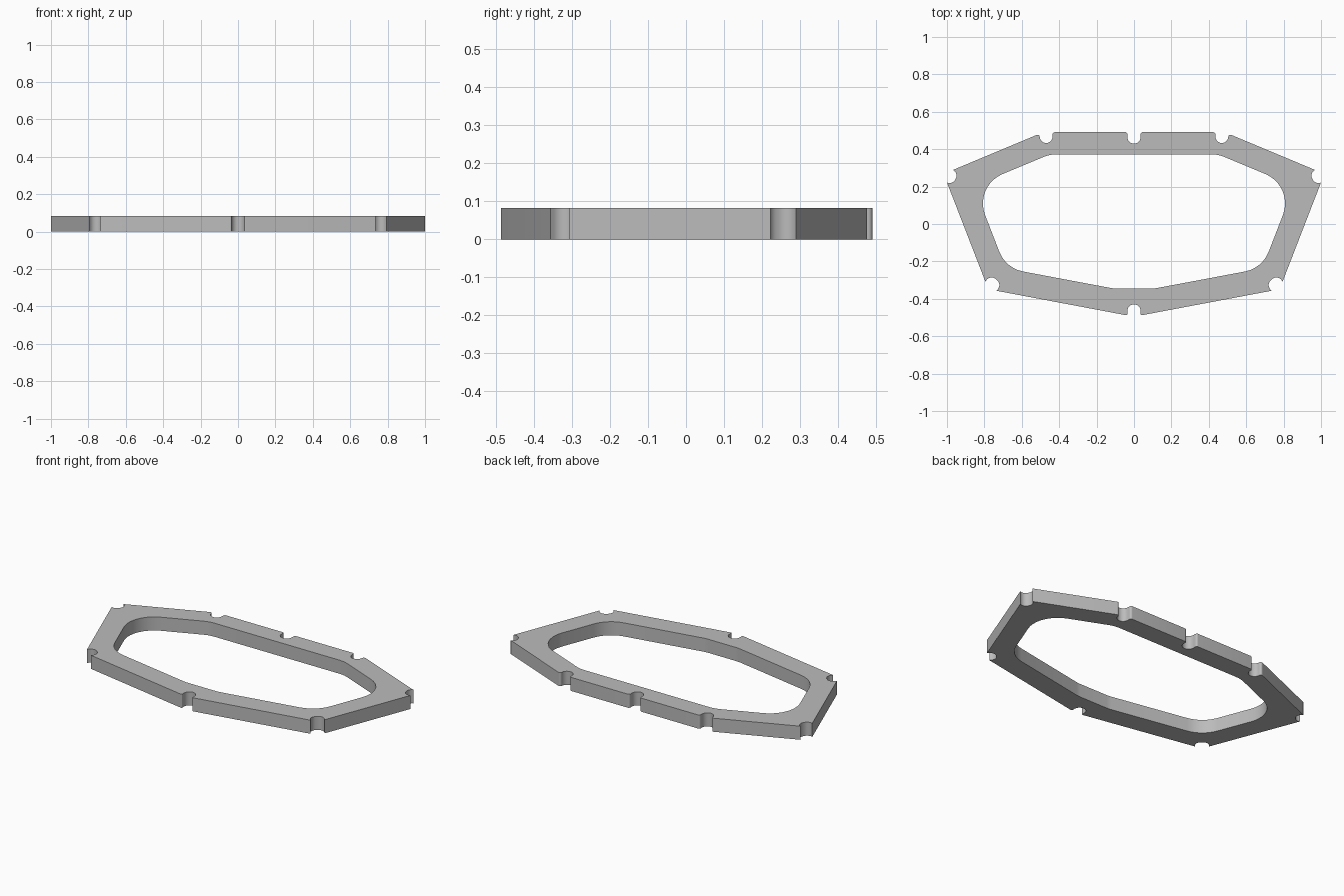
import bpy, bmesh, math
from mathutils import Vector

cube = bpy.data.objects.get("Cube")
if cube:
    bpy.data.objects.remove(cube, do_unlink=True)

THICKNESS = 0.082

grey = bpy.data.materials.new("light grey")
grey.use_nodes = True
colour = (0.5, 0.5, 0.5, 1)
grey.diffuse_color = colour
grey.node_tree.nodes["Principled BSDF"].inputs["Base Color"].default_value = colour


def rounded(corners):
    """Closed outline with each corner (x, y, radius) replaced by an arc."""
    out = []
    for i, (x, y, r) in enumerate(corners):
        p = Vector((x, y))
        a = (Vector(corners[i - 1][:2]) - p).normalized()
        b = (Vector(corners[(i + 1) % len(corners)][:2]) - p).normalized()
        if r == 0:
            out.append(p)
            continue
        half = a.angle(b) / 2
        centre = p + (a + b).normalized() * r / math.sin(half)
        start = p + a * r / math.tan(half) - centre
        end = p + b * r / math.tan(half) - centre
        sweep = start.angle(end)
        steps = max(3, round(sweep / math.radians(9)))
        for k in range(steps + 1):
            t = k / steps
            out.append(centre + (start * math.sin((1 - t) * sweep)
                                 + end * math.sin(t * sweep)) / math.sin(sweep)
                       if sweep < 3 else centre + start)
    return out


def mirrored(half):
    return half + [(-x, y, r) for x, y, r in reversed(half)]


N, LIP = 0.034, 0.012   # notch radius and lip rounding

# Outer edge, from back centre round the left side to front centre
outer = mirrored([
    (0.035, 0.43, N), (0.035, 0.491, LIP),                  # back notch
    (0.435, 0.491, LIP), (0.436, 0.433, N),                 # back corner notch
    (0.504, 0.433, N), (0.504, 0.483, LIP),
    (0.968, 0.289, 0), (0.937, 0.276, N),                   # side notch
    (0.969, 0.209, N), (1.0, 0.222, 0),
    (0.795, -0.307, 0), (0.766, -0.272, N),                 # front corner notch
    (0.706, -0.322, N), (0.735, -0.357, 0),
    (0.035, -0.489, 0.006), (0.035, -0.43, N),              # front notch
])

# Inner opening, all corners sharing one radius
R = 0.17
inner = mirrored([
    (0.451, 0.372, R), (0.856, 0.203, R), (0.686, -0.2366, R), (0.109, -0.345, R),
])

# Fill between the two outlines, then extrude to a plate
bm = bmesh.new()
edges = []
for loop in (outer, inner):
    verts = [bm.verts.new((p.x, p.y, 0)) for p in rounded(loop)]
    edges += [bm.edges.new((verts[i - 1], v)) for i, v in enumerate(verts)]
bmesh.ops.triangle_fill(bm, use_beauty=True, use_dissolve=False, edges=edges)
top = bmesh.ops.extrude_face_region(bm, geom=bm.faces[:])["geom"]
for v in top:
    if isinstance(v, bmesh.types.BMVert):
        v.co.z = THICKNESS
bmesh.ops.remove_doubles(bm, verts=bm.verts[:], dist=0.0002)
bmesh.ops.recalc_face_normals(bm, faces=bm.faces[:])

mesh = bpy.data.meshes.new("frame_plate")
bm.to_mesh(mesh)
bm.free()
mesh.materials.append(grey)
plate = bpy.data.objects.new("frame_plate", mesh)
bpy.context.collection.objects.link(plate)
bpy.context.view_layer.objects.active = plate
plate.select_set(True)
bpy.ops.object.shade_smooth_by_angle(angle=math.radians(30))
